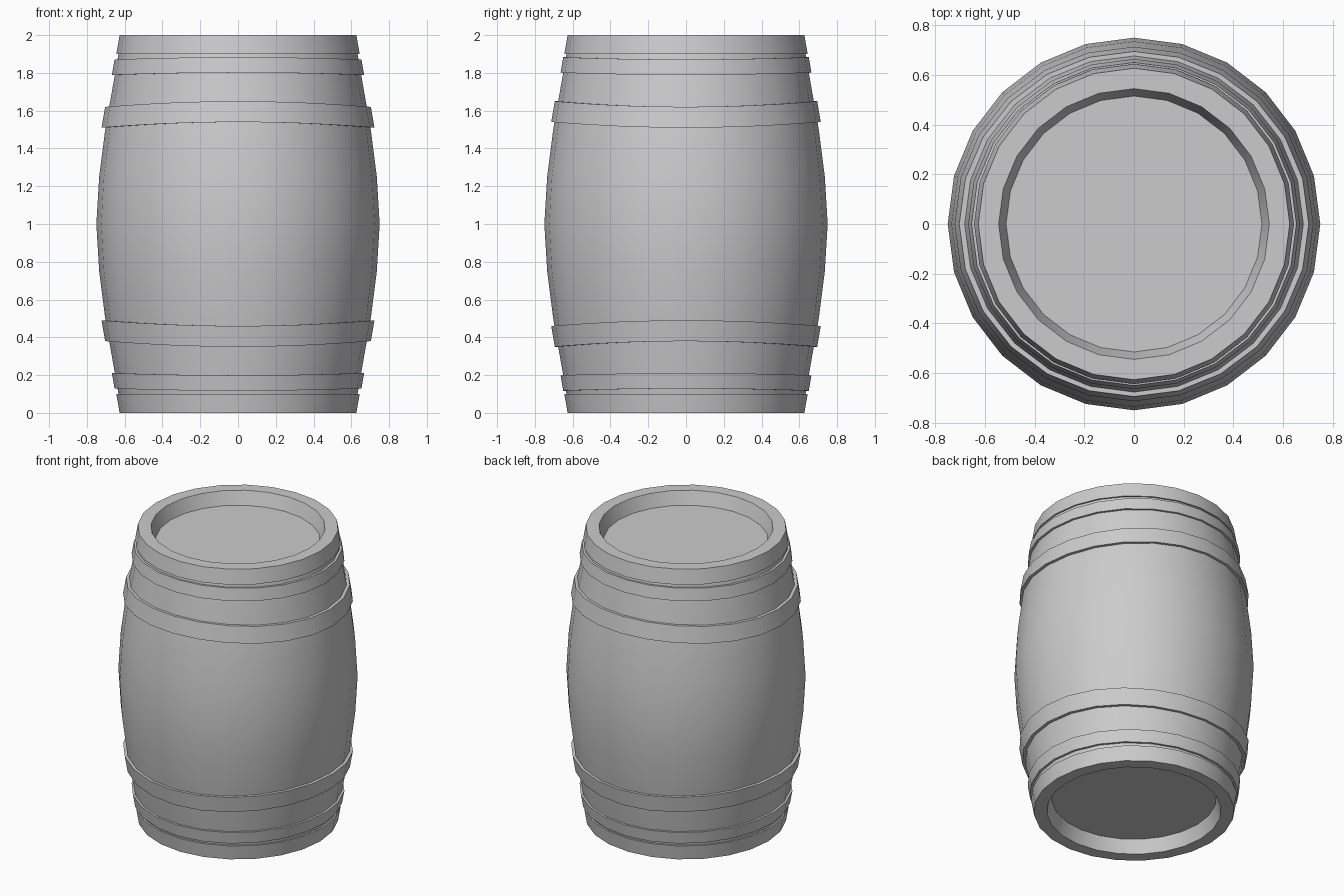
import bpy, bmesh, math

if "Cube" in bpy.data.objects:
    bpy.data.objects.remove(bpy.data.objects["Cube"])

SIDES = 24


def lathe(name, profile, closed=False, wave=0.0):
    """Spin (radius, z) points round z; wave makes the ring rise at front and back."""
    bm = bmesh.new()
    rings = []
    for r, z in profile:
        if r == 0:
            rings.append([bm.verts.new((0, 0, z))] * SIDES)
            continue
        ring = []
        for i in range(SIDES):
            a = 2 * math.pi * i / SIDES
            dz = -wave * math.cos(2 * a)
            rr = r - 0.3 * dz * (1 if z > 1 else -1)
            ring.append(bm.verts.new((rr * math.cos(a), rr * math.sin(a), z + dz)))
        rings.append(ring)
    pairs = list(zip(rings, rings[1:]))
    if closed:
        pairs.append((rings[-1], rings[0]))
    for lo, hi in pairs:
        for i in range(SIDES):
            j = (i + 1) % SIDES
            quad = list(dict.fromkeys((lo[i], lo[j], hi[j], hi[i])))
            bm.faces.new(quad)
    bmesh.ops.recalc_face_normals(bm, faces=bm.faces)
    mesh = bpy.data.meshes.new(name)
    bm.to_mesh(mesh)
    bm.free()
    obj = bpy.data.objects.new(name, mesh)
    bpy.context.collection.objects.link(obj)
    bpy.context.view_layer.objects.active = obj
    for o in bpy.context.selected_objects:
        o.select_set(False)
    obj.select_set(True)
    bpy.ops.object.shade_smooth_by_angle(angle=math.radians(30))
    return obj


# barrel body with stepped rims and recessed lids (upper half, mirrored about z = 1)
upper = [(0.75, 1.0), (0.735, 1.25), (0.703, 1.5), (0.652, 1.79), (0.633, 1.9),
         (0.644, 1.9), (0.627, 2.0), (0.545, 2.0), (0.515, 1.91), (0, 1.91)]
lower = [(r, 2 - z) for r, z in reversed(upper[1:])]
lathe("barrel_body", lower + upper)

# hoops: (name, radius low, z low, radius high, z high, wave)
hoops = [("wide_hoop", 0.718, 1.525, 0.699, 1.635, 0.015),
         ("narrow_hoop", 0.666, 1.795, 0.652, 1.877, 0.006)]
for name, r0, z0, r1, z1, wave in hoops:
    section = [(r0, z0), (r1, z1), (r1 - 0.04, z1), (r0 - 0.04, z0)]
    lathe("upper_" + name, section, True, wave)
    lathe("lower_" + name, [(r, 2 - z) for r, z in section], True, -wave)
